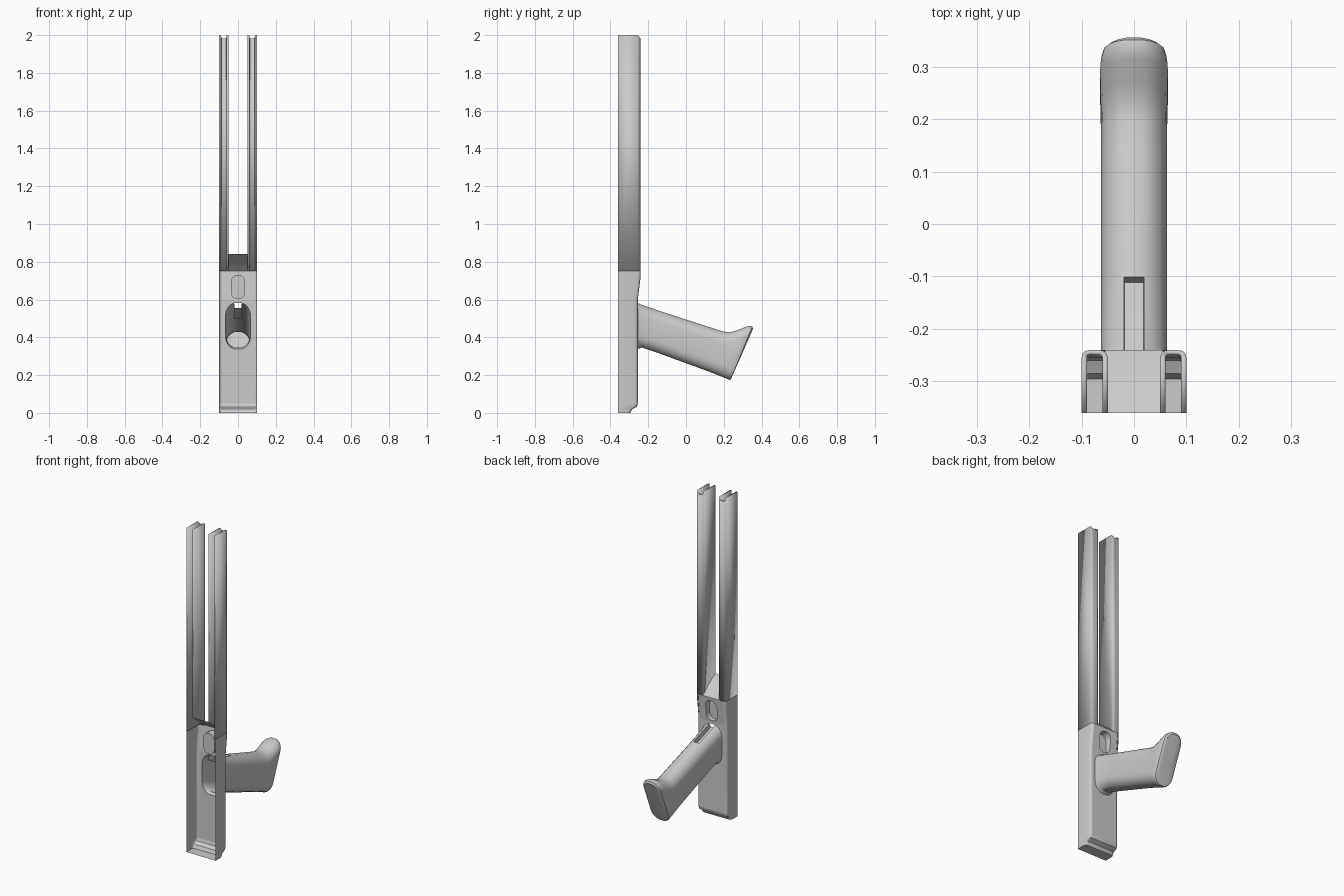
import bpy, bmesh, math

if "Cube" in bpy.data.objects:
    bpy.data.objects.remove(bpy.data.objects["Cube"])

grey = bpy.data.materials.new("plain grey")
grey.diffuse_color = (0.6, 0.6, 0.6, 1)
grey.use_nodes = True
grey.node_tree.nodes["Principled BSDF"].inputs["Base Color"].default_value = grey.diffuse_color


def finish(name, bm):
    """Turn a bmesh into a shaded object."""
    me = bpy.data.meshes.new(name)
    bm.to_mesh(me)
    bm.free()
    ob = bpy.data.objects.new(name, me)
    bpy.context.collection.objects.link(ob)
    me.materials.append(grey)
    bpy.ops.object.select_all(action='DESELECT')
    ob.select_set(True)
    bpy.context.view_layer.objects.active = ob
    bpy.ops.object.shade_smooth_by_angle(angle=math.radians(35))
    return ob


def loft(bm, rings, closed=False):
    """Skin a list of equal-length point rings; returns rows of faces."""
    vs = [[bm.verts.new(p) for p in r] for r in rings]
    n = len(rings[0])
    rows = []
    for a, b in zip(vs, vs[1:]):
        rows.append([bm.faces.new((a[i], a[(i + 1) % n], b[(i + 1) % n], b[i]))
                     for i in range(n if closed else n - 1)])
    return vs, rows


def loop_edges(bm, pts):
    vs = [bm.verts.new(p) for p in pts]
    return [bm.edges.new((vs[i - 1], vs[i])) for i in range(len(vs))]


R = 0.015            # corner radius of the channel
FRONT = -0.36


def half_section(yb):
    """Outer wall and rounded corner of the channel, right side."""
    pts = [(0.1, FRONT), (0.1, yb - R)]
    for a in (30, 60, 90):
        t = math.radians(a)
        pts.append((0.1 - R + R * math.cos(t), yb - R + R * math.sin(t)))
    return pts


def stadium(w, h):
    """Rounded slot outline (u across, v along), half sizes w and h."""
    pts = []
    angles = (0, 18, 36, 54, 72, 108, 126, 144, 162, 180)
    for s in (1, -1):
        for a in angles:
            t = math.radians(a)
            pts.append((s * w * math.cos(t), s * (h - w + w * math.sin(t))))
    return pts


# Lower channel: side walls
def back(z):
    if z <= 0.6:
        return -0.255
    return -0.255 + 0.015 * min(1, (z - 0.6) / 0.12)


bm = bmesh.new()
levels = [(0.05, -0.255), (0.6, -0.255), (0.72, -0.24), (0.75, -0.24)]
for s in (1, -1):
    loft(bm, [[(s * x, y, z) for x, y in half_section(yb)] for z, yb in levels])
# Stepped foot with closed underside
foot = [(0.0, -0.295), (0.02, -0.285), (0.027, -0.27), (0.032, -0.26), (0.05, -0.255)]
rings = []
for z, yb in foot:
    h = half_section(yb)
    rings.append([(x, y, z) for x, y in h] + [(-x, y, z) for x, y in reversed(h)])
vs, _ = loft(bm, rings)
bm.faces.new(vs[0])
finish("channel_walls", bm)

# Back wall with the handle opening
ZC, HZ, W = 0.46, 0.125, 0.066
bm = bmesh.new()
edges = loop_edges(bm, [(-0.085, -0.255, 0.05), (0.085, -0.255, 0.05),
                        (0.085, -0.255, 0.595), (-0.085, -0.255, 0.595)])
edges += loop_edges(bm, [(u, -0.255, ZC + v) for u, v in stadium(W, HZ)])
bmesh.ops.triangle_fill(bm, use_beauty=True, edges=edges, normal=(0, 1, 0))
finish("back_wall", bm)

# Upper back wall with a slot, and the shallow slot pocket
slot = [(u, 0.667 + v) for u, v in stadium(0.038, 0.065)]


def slope_y(z):
    return -0.255 + 0.015 * (z - 0.595) / 0.155


bm = bmesh.new()
edges = loop_edges(bm, [(x, slope_y(z), z) for x, z in
                        ((-0.085, 0.595), (0.085, 0.595), (0.085, 0.75), (-0.085, 0.75))])
edges += loop_edges(bm, [(x, slope_y(z), z) for x, z in slot])
bmesh.ops.triangle_fill(bm, use_beauty=True, edges=edges, normal=(0, 1, 0))
finish("upper_back_wall", bm)
bm = bmesh.new()
vs, _ = loft(bm, [[(x, slope_y(z), z) for x, z in slot],
                  [(x, -0.285, z) for x, z in slot]], closed=True)
bm.faces.new(vs[1])
finish("slot_pocket", bm)

# Sloping web between the rails
bm = bmesh.new()
web = [(FRONT, 0.84), (-0.33, 0.825), (-0.28, 0.79), (-0.25, 0.76), (-0.24, 0.75)]
loft(bm, [[(-0.055, y, z), (0.055, y, z)] for y, z in web])
finish("sloping_web", bm)

# Rails: two U-shaped channels open to the front
outer = half_section(-0.24)
section = outer + [(0.15 - x, y) for x, y in reversed(outer)]
bottom, top = [], []
for i, (x, y) in enumerate(section):
    inner = i >= len(outer)
    z0 = 0.75 + (0.09 * (-0.24 - y) / 0.12 if inner else 0)
    bottom.append((x, y, z0))
    top.append((x, y, 2.0 - max(0, (y + 0.255)) / 0.015 * 0.018))
bm = bmesh.new()
loft(bm, [bottom, top])
rails = finish("rails", bm)
sol = rails.modifiers.new("wall", 'SOLIDIFY')
sol.thickness = 0.01
sol.offset = -1
mir = rails.modifiers.new("mirror", 'MIRROR')
mir.use_axis = (True, False, False)

# Handle: hollow tilted tube with flared end; (top y, z), (bottom y, z), half width
stations = [
    ((-0.255, 0.585), (-0.255, 0.335), 0.066),
    ((-0.235, 0.575), (-0.235, 0.343), 0.0625),
    ((-0.1, 0.53), (-0.17, 0.322), 0.0625),
    ((0.14, 0.452), (0.06, 0.238), 0.0625),
    ((0.2, 0.433), (0.12, 0.216), 0.0625),
    ((0.235, 0.43), (0.16, 0.2), 0.063),
    ((0.27, 0.44), (0.19, 0.188), 0.064),
    ((0.315, 0.458), (0.215, 0.178), 0.0645),
    ((0.338, 0.464), (0.227, 0.172), 0.063),
    ((0.352, 0.46), (0.235, 0.173), 0.059),
    ((0.356, 0.447), (0.24, 0.183), 0.05),
]
rings = []
for (ty, tz), (by, bz), w in stations:
    cy, cz = (ty + by) / 2, (tz + bz) / 2
    h = math.hypot(ty - by, tz - bz) / 2
    dy, dz = (ty - by) / 2 / h, (tz - bz) / 2 / h
    rings.append([(u, cy + v * dy, cz + v * dz) for u, v in stadium(w, h)])
bm = bmesh.new()
vs, rows = loft(bm, rings, closed=True)
bm.faces.new(vs[-1])
bmesh.ops.recalc_face_normals(bm, faces=bm.faces[:])
# Groove sunk into the top of the handle next to the channel
bm.normal_update()
groove = [rows[0][4], rows[1][4]]
sink = -0.03 if groove[1].normal.z > 0 else 0.03
bmesh.ops.inset_region(bm, faces=groove, thickness=0.001, depth=sink,
                       use_boundary=False, use_even_offset=True)
finish("handle", bm)
